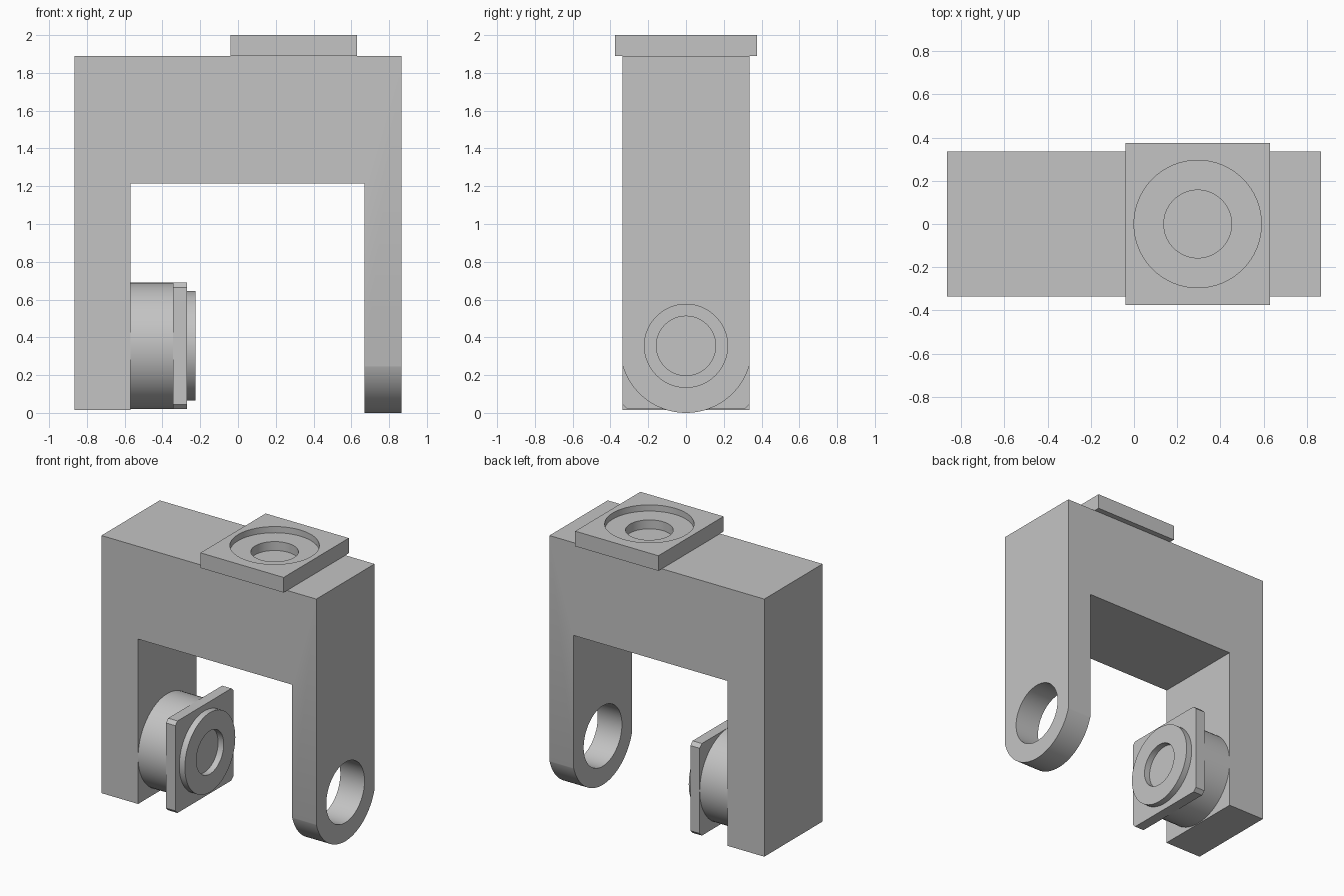
import bpy, bmesh
from math import sin, cos, pi, sqrt, radians, asin
from mathutils import Vector

cube = bpy.data.objects.get("Cube")
if cube:
    bpy.data.objects.remove(cube, do_unlink=True)

grey = bpy.data.materials.new("plain_grey")
grey.use_nodes = True
GREY = (0.55, 0.55, 0.55, 1)
grey.diffuse_color = GREY
grey.node_tree.nodes["Principled BSDF"].inputs["Base Color"].default_value = GREY

AXIS = {
    "x": lambda a, b, d: (d, a, b),   # outline in y, z
    "y": lambda a, b, d: (a, d, b),   # outline in x, z
    "z": lambda a, b, d: (a, b, d),   # outline in x, y
}


def prism(name, outline, axis, start, end):
    """Extrude a flat outline along an axis."""
    bm = bmesh.new()
    face = bm.faces.new([bm.verts.new(AXIS[axis](a, b, start)) for a, b in outline])
    moved = bmesh.ops.extrude_face_region(bm, geom=[face])["geom"]
    bmesh.ops.translate(bm, vec=Vector(AXIS[axis](0, 0, end - start)),
                        verts=[v for v in moved if isinstance(v, bmesh.types.BMVert)])
    bmesh.ops.recalc_face_normals(bm, faces=bm.faces)
    mesh = bpy.data.meshes.new(name)
    bm.to_mesh(mesh)
    bm.free()
    mesh.materials.append(grey)
    obj = bpy.data.objects.new(name, mesh)
    bpy.context.collection.objects.link(obj)
    return obj


def circle(a, b, radius, sides=64):
    return [(a + radius * cos(2 * pi * i / sides), b + radius * sin(2 * pi * i / sides))
            for i in range(sides)]


def rectangle(a0, a1, b0, b1):
    return [(a0, b0), (a1, b0), (a1, b1), (a0, b1)]


def activate(obj):
    bpy.ops.object.select_all(action="DESELECT")
    obj.select_set(True)
    bpy.context.view_layer.objects.active = obj


def cut(obj, cutter):
    """Subtract the cutter, then discard it."""
    cutter.hide_render = True
    mod = obj.modifiers.new("cut", "BOOLEAN")
    mod.operation, mod.solver, mod.object = "DIFFERENCE", "EXACT", cutter
    activate(obj)
    bpy.ops.object.modifier_apply(modifier=mod.name)
    bpy.data.objects.remove(cutter, do_unlink=True)


W = 0.335          # half depth of the frame
AXLE_Z = 0.355     # height of the pivot
LEG_R = 0.35       # rounding of the open leg

# Bridge with two legs
frame = prism("frame", [(-0.865, 0.015), (-0.57, 0.015), (-0.57, 1.215), (0.67, 1.215),
                        (0.67, -0.05), (0.865, -0.05), (0.865, 1.89), (-0.865, 1.89)],
              "y", -W, W)

# Rounded end and bearing hole of the open leg
span = asin(0.345 / LEG_R)
arc = [(LEG_R * sin(t), LEG_R - LEG_R * cos(t))
       for t in [span * (i / 20 - 1) for i in range(41)]]
cut(frame, prism("leg_end_cutter", [(-0.4, -0.1), (-0.4, arc[0][1])] + arc
                 + [(0.4, arc[-1][1]), (0.4, -0.1)], "x", 0.6, 0.95))
cut(frame, prism("bearing_cutter", circle(0, AXLE_Z, 0.22), "x", 0.6, 0.95))

# Top mounting plate with a stepped round recess
PX = 0.295
top_plate = prism("top_plate", rectangle(PX - W, PX + W, -0.375, 0.375), "z", 1.89, 2.0)
cut(top_plate, prism("recess_cutter", circle(PX, 0, 0.295), "z", 1.955, 2.1))
cut(top_plate, prism("bore_cutter", circle(PX, 0, 0.157), "z", 1.8, 2.1))

# Pivot drum, square flange with clipped corners, and raised ring
drum = prism("pivot_drum", circle(0, AXLE_Z, W), "x", -0.57, -0.345)
c = W - 0.025
octagon = [(W, -c), (W, c), (c, W), (-c, W), (-W, c), (-W, -c), (-c, -W), (c, -W)]
flange = prism("pivot_flange", [(y, z + AXLE_Z) for y, z in octagon], "x", -0.345, -0.27)
ring = prism("pivot_ring", circle(0, AXLE_Z, 0.29), "x", -0.27, -0.225)
cut(ring, prism("ring_cutter", circle(0, AXLE_Z, 0.157), "x", -0.3, -0.2))

for part in (frame, top_plate, drum, flange, ring):
    activate(part)
    bpy.ops.object.shade_smooth_by_angle(angle=radians(20))
